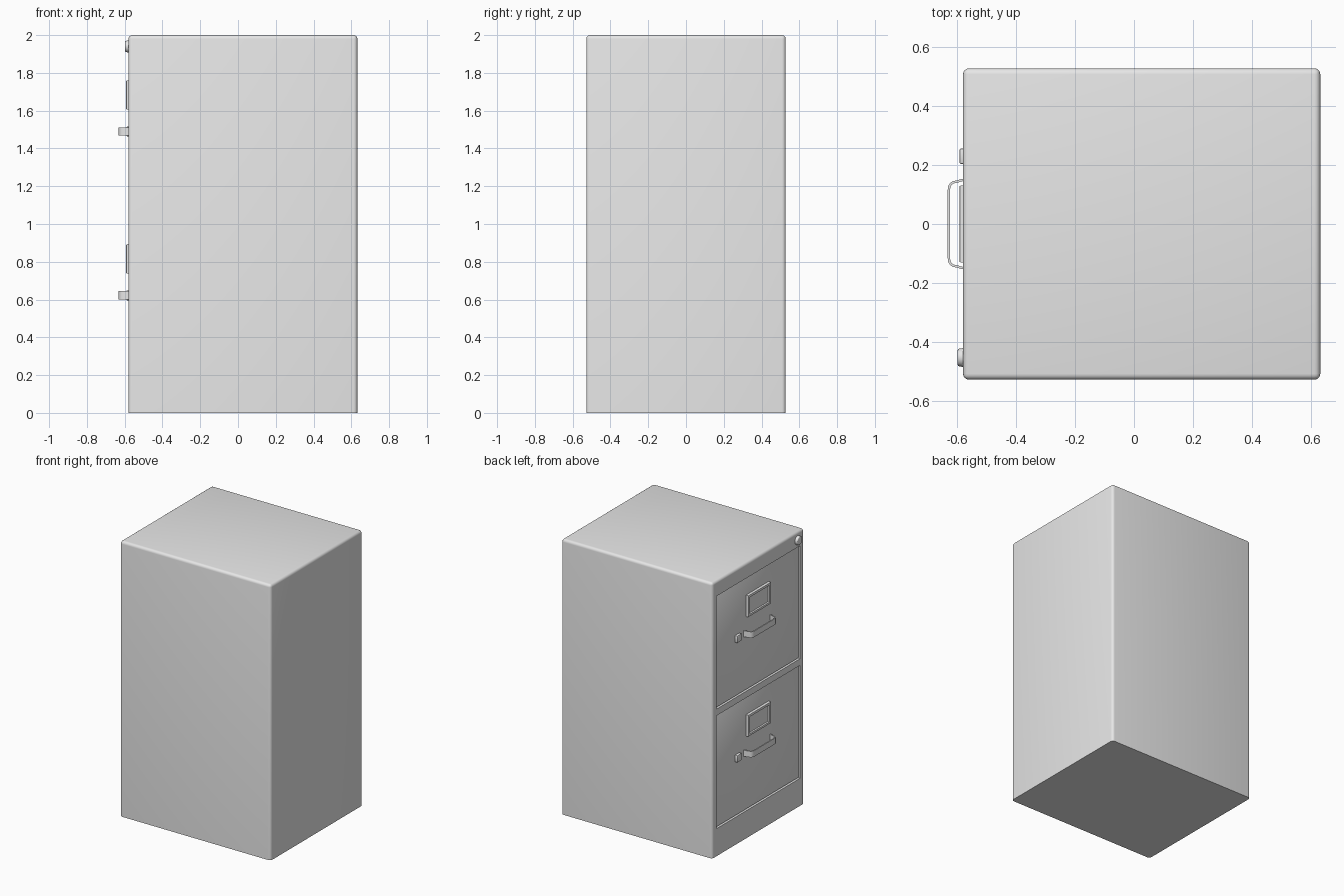
import bpy
import bmesh
import math
from mathutils import Matrix, Vector

default = bpy.data.objects.get("Cube")
if default:
    bpy.data.objects.remove(default, do_unlink=True)

# One painted-metal colour throughout
metal = bpy.data.materials.new("grey_metal")
metal.use_nodes = True
metal.diffuse_color = (0.8, 0.8, 0.8, 1)
shader = next(n for n in metal.node_tree.nodes if n.type == "BSDF_PRINCIPLED")
shader.inputs["Base Color"].default_value = (0.8, 0.8, 0.8, 1)

FACE_X = -0.58      # plane of the drawer side
PANEL_X = -0.572    # drawer fronts sit slightly recessed
HALF_Y = 0.528
OPEN_Y = 0.48
DRAWERS = {"lower": 0.2, "upper": 1.068}
DRAWER_H = 0.82


def finish(bm, name):
    bmesh.ops.recalc_face_normals(bm, faces=bm.faces)
    mesh = bpy.data.meshes.new(name)
    bm.to_mesh(mesh)
    bm.free()
    mesh.materials.append(metal)
    obj = bpy.data.objects.new(name, mesh)
    bpy.context.collection.objects.link(obj)
    bpy.ops.object.select_all(action="DESELECT")
    obj.select_set(True)
    bpy.context.view_layer.objects.active = obj
    bpy.ops.object.shade_smooth_by_angle(angle=math.radians(40))
    return obj


def box_mesh(low, high):
    low, high = Vector(low), Vector(high)
    bm = bmesh.new()
    place = Matrix.Translation((low + high) / 2) @ Matrix.Diagonal((*(high - low), 1))
    bmesh.ops.create_cube(bm, size=1, matrix=place)
    return bm


def bevel(bm, edges, width, segments=2):
    bmesh.ops.bevel(bm, geom=edges, offset=width, segments=segments,
                    affect="EDGES", profile=0.5)


def rounded_box(name, low, high, width):
    bm = box_mesh(low, high)
    bevel(bm, bm.edges[:], width)
    return finish(bm, name)


# Cabinet shell: rounded except around the base, with two drawer openings
bm = box_mesh((FACE_X, -HALF_Y, 0), (0.632, HALF_Y, 2))
bevel(bm, [e for e in bm.edges if max(v.co.z for v in e.verts) > 1], 0.02, 4)
cuts = [((0, 0, z), (0, 0, 1)) for b in DRAWERS.values() for z in (b, b + DRAWER_H)]
cuts += [((0, y, 0), (0, 1, 0)) for y in (-OPEN_Y, OPEN_Y)]
for point, normal in cuts:
    front = [f for f in bm.faces if f.normal.x < -0.99]
    edges = {e for f in front for e in f.edges}
    verts = {v for f in front for v in f.verts}
    bmesh.ops.bisect_plane(bm, geom=front + list(edges) + list(verts),
                           plane_co=point, plane_no=normal)
    bm.normal_update()
for base in DRAWERS.values():
    opening = [f for f in bm.faces if f.normal.x < -0.99
               and abs(f.calc_center_median().y) < OPEN_Y
               and base < f.calc_center_median().z < base + DRAWER_H]
    result = bmesh.ops.extrude_face_region(bm, geom=opening)
    moved = [g for g in result["geom"] if isinstance(g, bmesh.types.BMVert)]
    bmesh.ops.translate(bm, verts=moved, vec=(0.02, 0, 0))
    bmesh.ops.delete(bm, geom=[f for f in opening if f.is_valid], context="FACES_ONLY")
finish(bm, "cabinet_body")


def label_holder(name, z):
    # Bevelled frame around a sunken card
    bm = box_mesh((-0.592, -0.13, z - 0.078), (PANEL_X + 0.002, 0.13, z + 0.078))
    bevel(bm, [e for e in bm.edges if all(v.co.x < -0.59 for v in e.verts)], 0.004)
    bm.normal_update()
    face = min(bm.faces, key=lambda f: f.calc_center_median().x)
    bmesh.ops.inset_region(bm, faces=[face], thickness=0.018)
    bmesh.ops.inset_region(bm, faces=[face], thickness=0.003, depth=-0.01)
    finish(bm, name)


def pull_handle(name, z):
    # Flat strap bent into a shallow bow, mirrored about the middle
    half = [(PANEL_X + 0.002, 0.155), (-0.588, 0.152), (-0.6, 0.148), (-0.615, 0.145),
            (-0.624, 0.139), (-0.630, 0.129), (-0.632, 0.115)]
    outer = half + [(x, -y) for x, y in reversed(half)]
    centre = Vector((PANEL_X, 0))
    inner = []
    for i, p in enumerate(outer):
        a, b = outer[max(i - 1, 0)], outer[min(i + 1, len(outer) - 1)]
        along = (Vector(b) - Vector(a)).normalized()
        side = Vector((-along.y, along.x))
        if side.dot(centre - Vector(p)) < 0:
            side.negate()
        inner.append(Vector(p) + side * 0.008)
    bm = bmesh.new()
    rings = []
    for o, i in zip(outer, inner):
        rings.append([bm.verts.new((p[0], p[1], z + dz))
                      for p, dz in ((o, -0.022), (o, 0.022), (i, 0.022), (i, -0.022))])
    for a, b in zip(rings, rings[1:]):
        for k in range(4):
            n = (k + 1) % 4
            bm.faces.new((a[k], a[n], b[n], b[k]))
    bm.faces.new(rings[0])
    bm.faces.new(rings[-1])
    finish(bm, name)


# Drawer fronts with their fittings
for label, base in DRAWERS.items():
    gap = 0.005
    rounded_box(label + "_drawer_front",
                (PANEL_X, -OPEN_Y + gap, base + gap),
                (FACE_X + 0.03, OPEN_Y - gap, base + DRAWER_H - gap), 0.004)
    label_holder(label + "_label_holder", base + 0.615)
    pull_handle(label + "_handle", base + 0.422)
    rounded_box(label + "_thumb_latch", (-0.592, 0.203, base + 0.396),
                (PANEL_X + 0.004, 0.256, base + 0.448), 0.006)

# Round key lock in the top corner
bm = bmesh.new()
turn = Matrix.Translation((-0.584, -0.453, 1.94)) @ Matrix.Rotation(-math.pi / 2, 4, "Y")
bmesh.ops.create_cone(bm, cap_ends=True, segments=24, radius1=0.034, radius2=0.029,
                      depth=0.028, matrix=turn)
bm.normal_update()
cap = min(bm.faces, key=lambda f: f.calc_center_median().x)
bevel(bm, cap.edges[:], 0.004)
finish(bm, "key_lock")
